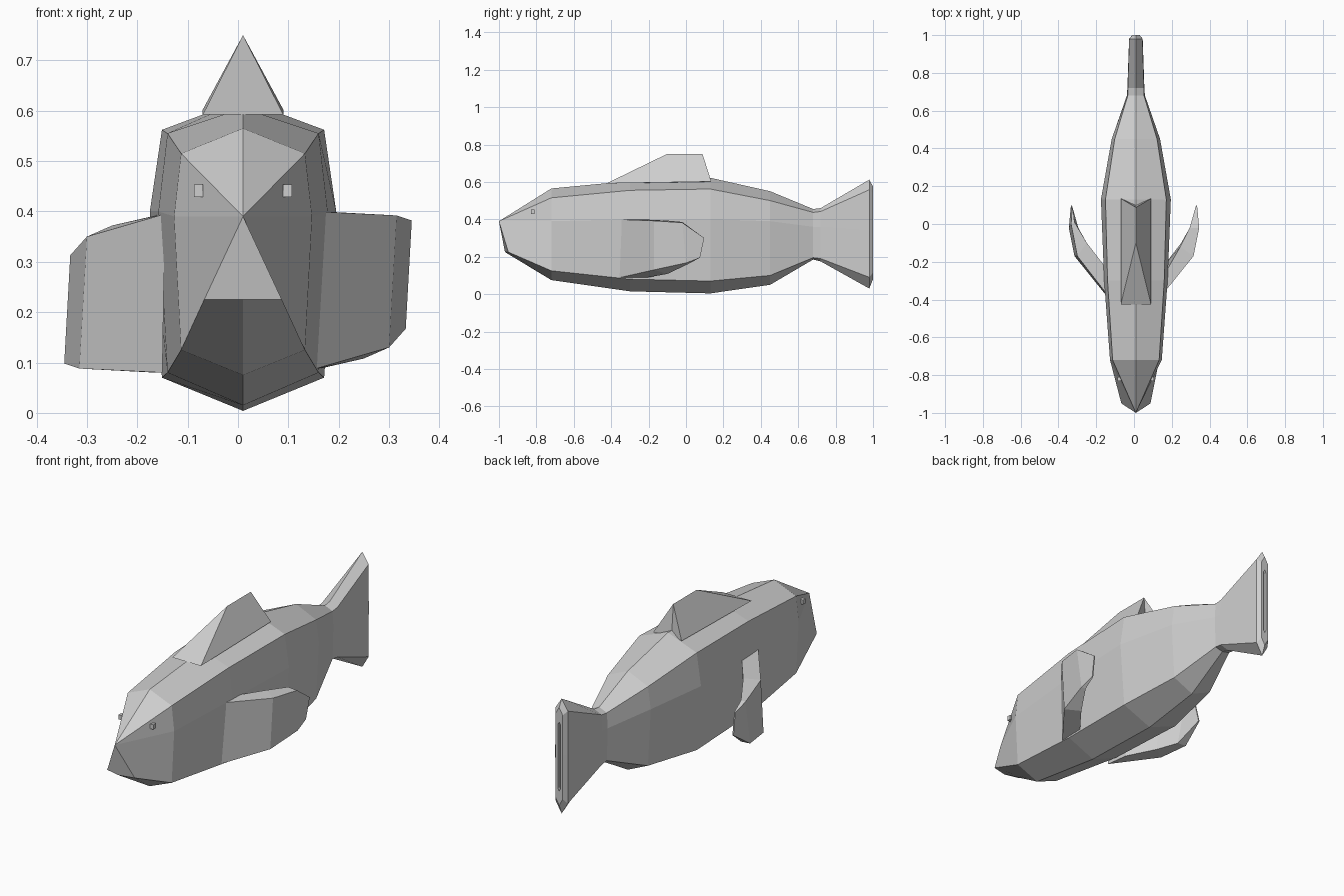
import bpy, bmesh

if "Cube" in bpy.data.objects:
    bpy.data.objects.remove(bpy.data.objects["Cube"])

CX = 0.01  # centre line of the body

skin = bpy.data.materials.new("pale grey")
skin.diffuse_color = (0.62, 0.62, 0.62, 1)
skin.use_nodes = True
skin.node_tree.nodes["Principled BSDF"].inputs["Base Color"].default_value = skin.diffuse_color


def make_object(name, bm):
    bmesh.ops.remove_doubles(bm, verts=bm.verts, dist=0.0005)
    bmesh.ops.recalc_face_normals(bm, faces=bm.faces)
    me = bpy.data.meshes.new(name)
    bm.to_mesh(me)
    bm.free()
    me.materials.append(skin)
    ob = bpy.data.objects.new(name, me)
    bpy.context.collection.objects.link(ob)
    return ob


def loft(name, rings):
    """Skin a list of equal-length closed rings and cap both ends."""
    bm = bmesh.new()
    loops = [[bm.verts.new(p) for p in ring] for ring in rings]
    n = len(loops[0])
    for a, b in zip(loops, loops[1:]):
        for i in range(n):
            j = (i + 1) % n
            bm.faces.new((a[i], a[j], b[j], b[i]))
    bm.faces.new(loops[0])
    bm.faces.new(loops[-1])
    return make_object(name, bm)


def section(y, top, shoulder, mid, lower, bottom):
    """Eight-sided ring; shoulder, mid and lower are (half width, z)."""
    side = [shoulder, mid, lower]
    return ([(CX, y, top)] + [(CX + w, y, z) for w, z in side]
            + [(CX, y, bottom)] + [(CX - w, y, z) for w, z in side[::-1]])


# Body: blunt nose, deep belly, narrow tail root
nose, jaw, chin = (CX, -1.0, 0.39), (0.077, -0.95, 0.225), (CX, -0.968, 0.225)
snout = [nose, nose, nose, (CX + jaw[0], jaw[1], jaw[2]), chin,
         (CX - jaw[0], jaw[1], jaw[2]), nose, nose]
loft("body", [
    snout,
    section(-0.72, 0.565, (0.123, 0.515), (0.137, 0.39), (0.123, 0.125), 0.075),
    section(-0.30, 0.605, (0.150, 0.555), (0.168, 0.40), (0.150, 0.08), 0.015),
    section(0.13, 0.622, (0.161, 0.562), (0.185, 0.40), (0.161, 0.07), 0.004),
    section(0.45, 0.55, (0.112, 0.50), (0.128, 0.39), (0.112, 0.10), 0.05),
    section(0.68, 0.455, (0.043, 0.437), (0.048, 0.36), (0.043, 0.195), 0.185),
])

# Tail fin: flares in height, with a bevelled rear edge and a shallow slot
loft("tail_fin", [
    section(0.68, 0.455, (0.043, 0.437), (0.048, 0.36), (0.043, 0.195), 0.185),
    section(0.72, 0.46, (0.043, 0.442), (0.045, 0.36), (0.043, 0.19), 0.175),
    section(0.98, 0.612, (0.035, 0.558), (0.036, 0.34), (0.035, 0.09), 0.03),
    section(1.00, 0.575, (0.020, 0.54), (0.020, 0.34), (0.020, 0.115), 0.08),
    section(1.00, 0.50, (0.007, 0.49), (0.007, 0.34), (0.007, 0.165), 0.15),
    section(0.985, 0.50, (0.007, 0.49), (0.007, 0.34), (0.007, 0.165), 0.15),
])

# Dorsal fin: wedge with a sharp crest and a notched back
bm = bmesh.new()
fl, fr = [bm.verts.new((CX + s * 0.08, -0.425, 0.592)) for s in (-1, 1)]
bl, br = [bm.verts.new((CX + s * 0.08, 0.135, 0.602)) for s in (-1, 1)]
cf = bm.verts.new((CX, -0.10, 0.75))
cb = bm.verts.new((CX, 0.088, 0.75))
back = bm.verts.new((CX, 0.10, 0.60))
for f in ((fl, fr, cf), (fl, cf, cb, bl), (fr, br, cb, cf),
          (bl, cb, back), (br, back, cb), (fl, bl, back, br, fr)):
    bm.faces.new(f)
make_object("dorsal_fin", bm)

# Side fins: the left one is the right one turned half a turn about its length
fin = [
    [(0.15, -0.375, 0.40), (0.145, -0.37, 0.085), (0.15, -0.23, 0.085), (0.165, -0.26, 0.40)],
    [(0.315, -0.17, 0.392), (0.30, -0.17, 0.13), (0.25, -0.10, 0.108), (0.245, -0.12, 0.395)],
    [(0.345, -0.02, 0.382), (0.333, 0.0, 0.167), (0.315, 0.01, 0.16), (0.295, -0.02, 0.386)],
    [(0.334, 0.097, 0.30), (0.328, 0.075, 0.195), (0.322, 0.075, 0.195), (0.328, 0.097, 0.30)],
]
loft("right_side_fin", fin)
loft("left_side_fin", [[(-x, y, 0.48 - z) for x, y, z in r] for r in fin])

# Eyes: tiny blocks set on the brow
for name, s in (("left_eye", -1), ("right_eye", 1)):
    bm = bmesh.new()
    bmesh.ops.create_cube(bm, size=1)
    bmesh.ops.scale(bm, vec=(0.018, 0.02, 0.024), verts=bm.verts)
    bmesh.ops.translate(bm, vec=(CX + s * 0.088, -0.82, 0.441), verts=bm.verts)
    make_object(name, bm)
